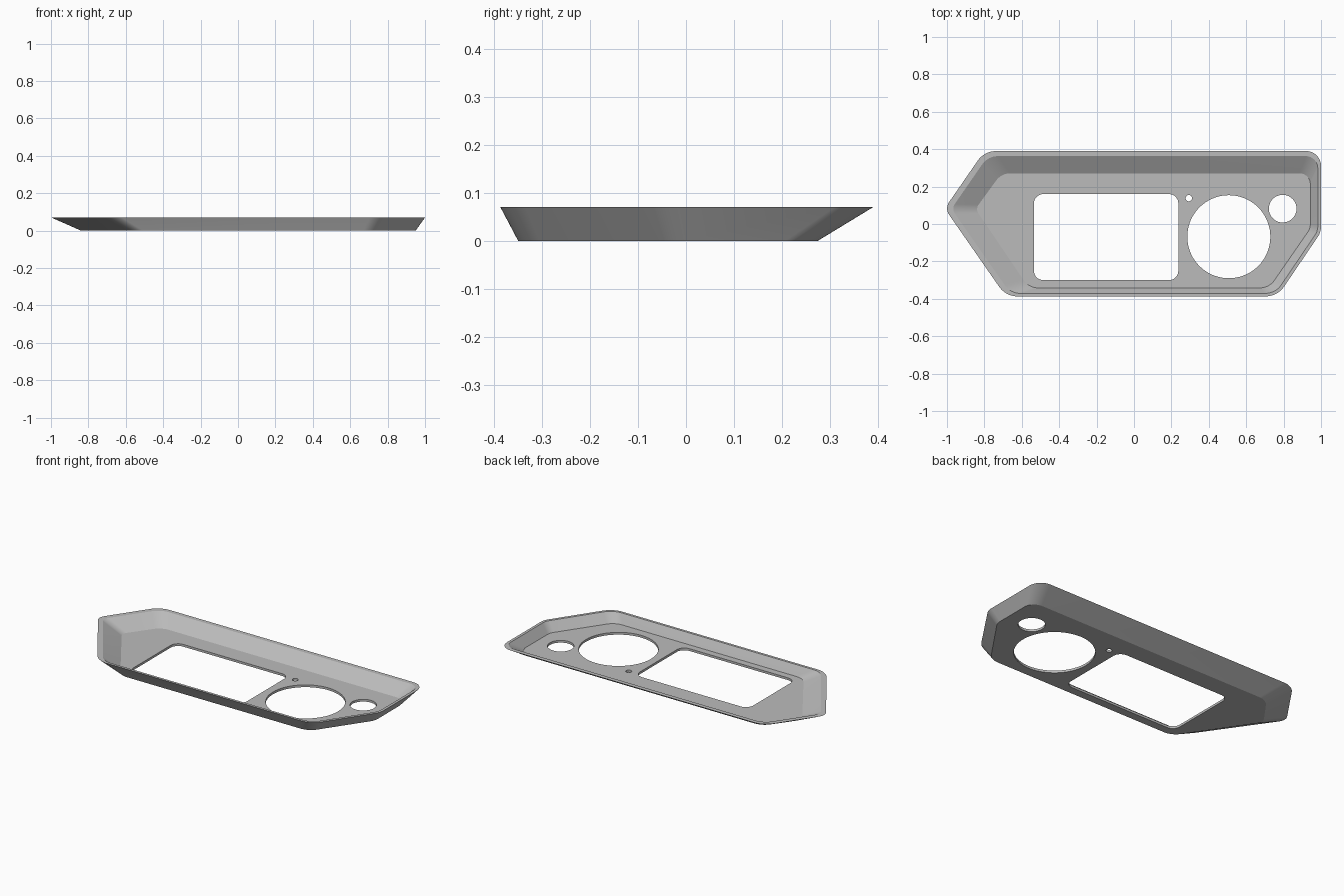
import bpy, bmesh, math
from mathutils import Vector

cube = bpy.data.objects.get("Cube")
if cube:
    bpy.data.objects.remove(cube, do_unlink=True)

HEIGHT, WALL, STEPS = 0.07, 0.014, 10

# Outline corners, counter-clockwise from the left tip, and corner radii
RIM = [(-1.012, 0.083), (-0.685, -0.387), (0.767, -0.387),
       (1.0, -0.043), (1.0, 0.39), (-0.80, 0.39)]
BASE = [(-0.852, 0.08), (-0.56, -0.35), (0.725, -0.35),
        (0.95, -0.025), (0.95, 0.275), (-0.71, 0.275)]
RADII = [0.06, 0.12, 0.12, 0.10, 0.08, 0.12]


def edge_normal(a, b):
    d = (Vector(b) - Vector(a)).normalized()
    return Vector((d.y, -d.x))


def inset(poly, amounts):
    """Move each polygon edge inward by its own amount."""
    n, lines, out = len(poly), [], []
    for i in range(n):
        nm = edge_normal(poly[i], poly[(i + 1) % n])
        lines.append((nm, nm.dot(Vector(poly[i])) - amounts[i]))
    for i in range(n):
        (p, c), (q, e) = lines[i - 1], lines[i]
        det = p.x * q.y - p.y * q.x
        out.append(((c * q.y - p.y * e) / det, (p.x * e - c * q.x) / det))
    return out


def rounded(poly, radii):
    """Replace every corner by an arc with a fixed number of steps."""
    pts, n = [], len(poly)
    for i in range(n):
        corner = Vector(poly[i])
        n0 = edge_normal(poly[i - 1], poly[i])
        n1 = edge_normal(poly[i], poly[(i + 1) % n])
        centre = corner - (n0 + n1) * radii[i] / (1 + n0.dot(n1))
        a0 = math.atan2(n0.y, n0.x)
        turn = (math.atan2(n1.y, n1.x) - a0) % (2 * math.pi)
        for k in range(STEPS + 1):
            a = a0 + turn * k / STEPS
            pts.append((centre.x + radii[i] * math.cos(a),
                        centre.y + radii[i] * math.sin(a)))
    return pts


def circle(x, y, r, n):
    return [(x + r * math.cos(2 * math.pi * k / n),
             y + r * math.sin(2 * math.pi * k / n)) for k in range(n)]


bm = bmesh.new()


def loop(pts, z):
    return [bm.verts.new((x, y, z)) for x, y in pts]


def bridge(a, b):
    for i in range(len(a)):
        j = (i + 1) % len(a)
        bm.faces.new((a[i], a[j], b[j], b[i]))


def fill(loops):
    """Flat sheet bounded by the first loop, with the others as holes."""
    edges = []
    for lp in loops:
        for i in range(len(lp)):
            pair = (lp[i - 1], lp[i])
            edges.append(bm.edges.get(pair) or bm.edges.new(pair))
    bmesh.ops.triangle_fill(bm, edges=edges, use_beauty=True, normal=(0, 0, 1))


# Even wall thickness, measured square to each sloping side
rim_in, floor_in = [], []
for i in range(6):
    nm = edge_normal(RIM[i], RIM[(i + 1) % 6])
    mid_rim = (Vector(RIM[i]) + Vector(RIM[(i + 1) % 6])) / 2
    mid_base = (Vector(BASE[i]) + Vector(BASE[(i + 1) % 6])) / 2
    run = nm.dot(mid_rim - mid_base)
    h = WALL * math.hypot(run, HEIGHT) / HEIGHT
    rim_in.append(h)
    floor_in.append(h - run * WALL / HEIGHT)

# Sloping walls and rim
base_radii = [r * 0.85 for r in RADII]
outer_base = loop(rounded(BASE, base_radii), 0)
outer_rim = loop(rounded(RIM, RADII), HEIGHT)
inner_rim = loop(rounded(inset(RIM, rim_in), [r - 0.015 for r in RADII]), HEIGHT)
inner_floor = loop(rounded(inset(BASE, floor_in), [r - 0.01 for r in base_radii]), WALL)
bridge(outer_base, outer_rim)
bridge(outer_rim, inner_rim)
bridge(inner_rim, inner_floor)

# Openings in the floor: screen window, large dial, small dial, pin hole
window = [(-0.535, -0.30), (0.237, -0.30), (0.237, 0.16), (-0.535, 0.16)]
openings = [rounded(window, [0.05] * 4),
            circle(0.507, -0.068, 0.222, 72),
            circle(0.795, 0.082, 0.074, 40),
            circle(0.293, 0.138, 0.017, 20)]
low = [loop(o, 0) for o in openings]
high = [loop(o, WALL) for o in openings]
for a, b in zip(low, high):
    bridge(a, b)

# Floor sheets
fill([outer_base] + low)
fill([inner_floor] + high)
bmesh.ops.recalc_face_normals(bm, faces=bm.faces[:])

mesh = bpy.data.meshes.new("panel_tray")
bm.to_mesh(mesh)
bm.free()
tray = bpy.data.objects.new("panel_tray", mesh)
bpy.context.collection.objects.link(tray)

# Single grey finish
grey = bpy.data.materials.new("plain_grey")
grey.use_nodes = True
colour = (0.5, 0.5, 0.5, 1)
grey.diffuse_color = colour
grey.node_tree.nodes["Principled BSDF"].inputs["Base Color"].default_value = colour
mesh.materials.append(grey)

bpy.ops.object.select_all(action='DESELECT')
tray.select_set(True)
bpy.context.view_layer.objects.active = tray
bpy.ops.object.shade_smooth_by_angle(angle=math.radians(20))
